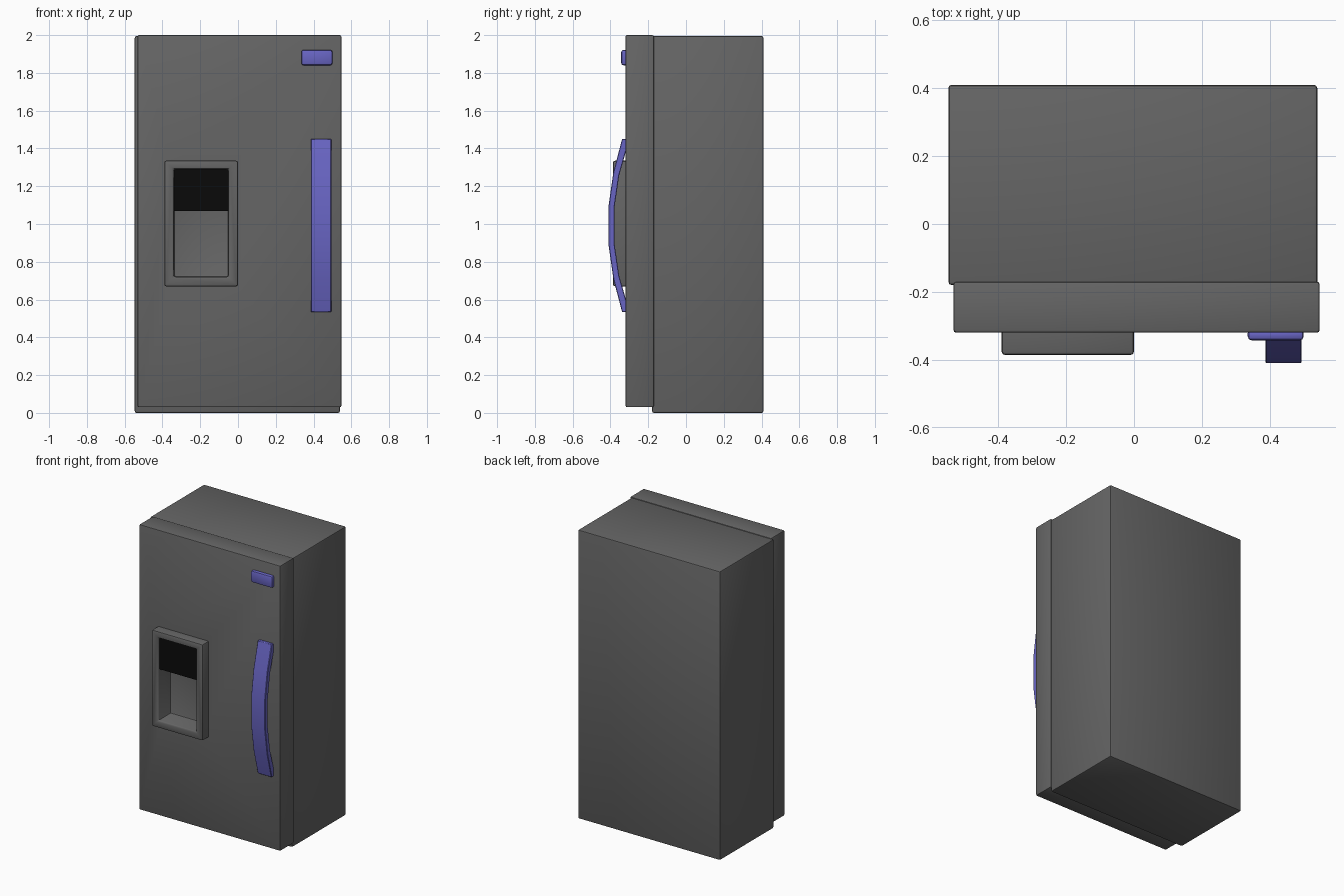
import bpy
import bmesh
import math

if "Cube" in bpy.data.objects:
    bpy.data.objects.remove(bpy.data.objects["Cube"], do_unlink=True)


def material(name, rgb):
    mat = bpy.data.materials.new(name)
    mat.use_nodes = True
    color = (*rgb, 1.0)
    mat.diffuse_color = color
    mat.node_tree.nodes["Principled BSDF"].inputs["Base Color"].default_value = color
    return mat


GREY = material("graphite grey", (0.13, 0.13, 0.13))
BLUE = material("violet blue", (0.14, 0.13, 0.55))
BLACK = material("panel black", (0.003, 0.003, 0.003))


def add_object(name, bm, mat):
    bmesh.ops.recalc_face_normals(bm, faces=bm.faces)
    mesh = bpy.data.meshes.new(name)
    bm.to_mesh(mesh)
    bm.free()
    obj = bpy.data.objects.new(name, mesh)
    bpy.context.collection.objects.link(obj)
    mesh.materials.append(mat)
    return obj


def box(name, xs, ys, zs, mat):
    """Box spanning the given ranges."""
    bm = bmesh.new()
    bmesh.ops.create_cube(bm, size=1)
    for v in bm.verts:
        v.co = [r[0] if c < 0 else r[1] for c, r in zip(v.co, (xs, ys, zs))]
    return add_object(name, bm, mat)


def apply_modifier(obj, mod):
    bpy.ops.object.select_all(action="DESELECT")
    obj.select_set(True)
    bpy.context.view_layer.objects.active = obj
    bpy.ops.object.modifier_apply(modifier=mod.name)


def bevel(obj, width, segments=2):
    mod = obj.modifiers.new("Bevel", "BEVEL")
    mod.width = width
    mod.segments = segments
    mod.limit_method = "ANGLE"
    mod.angle_limit = math.radians(40)
    apply_modifier(obj, mod)
    bpy.ops.object.shade_smooth_by_angle(angle=math.radians(35))


def cut(obj, xs, ys, zs):
    """Cut a box-shaped pocket, then discard the cutter."""
    cutter = box("pocket_cutter", xs, ys, zs, GREY)
    cutter.hide_render = True
    mod = obj.modifiers.new("Cut", "BOOLEAN")
    mod.operation = "DIFFERENCE"
    mod.solver = "EXACT"
    mod.object = cutter
    apply_modifier(obj, mod)
    bpy.data.objects.remove(cutter, do_unlink=True)


# Cabinet and door
cabinet = box("cabinet", (-0.547, 0.54), (-0.18, 0.41), (0, 1.995), GREY)
bevel(cabinet, 0.01)

door = box("door", (-0.532, 0.547), (-0.32, -0.17), (0.03, 2), GREY)
bevel(door, 0.008)
cut(door, (-0.36, -0.03), (-0.5, -0.22), (0.7, 1.31))

# Dispenser tub, with a raised frame around an open recess
dispenser = box("dispenser_frame", (-0.39, 0), (-0.386, -0.225), (0.67, 1.335), GREY)
cut(dispenser, (-0.34, -0.05), (-0.5, -0.25), (0.72, 1.29))
bevel(dispenser, 0.01)

# Dark control panel in the upper part of the recess
box("dispenser_panel", (-0.342, -0.048), (-0.37, -0.245), (1.07, 1.292), BLACK)

# Blank accent plate at the top of the door
plate = box("accent_plate", (0.335, 0.5), (-0.343, -0.31), (1.84, 1.922), BLUE)
bevel(plate, 0.012)

# Bowed door handle: mirrored outer and inner profile, extruded sideways
MID_Z = 0.992
outer = [(-0.338, 0.459), (-0.384, 0.285), (-0.41, 0.105)]
inner = [(-0.316, 0.459), (-0.316, 0.4), (-0.354, 0.265), (-0.378, 0.1)]
half = outer[::-1] + inner
profile = half + [(y, -z) for y, z in reversed(half)]

bm = bmesh.new()
face = bm.faces.new([bm.verts.new((0.387, y, MID_Z + z)) for y, z in profile])
side = bmesh.ops.extrude_face_region(bm, geom=[face])["geom"]
moved = [v for v in side if isinstance(v, bmesh.types.BMVert)]
bmesh.ops.translate(bm, verts=moved, vec=(0.107, 0, 0))
handle = add_object("door_handle", bm, BLUE)
bevel(handle, 0.003, 1)
